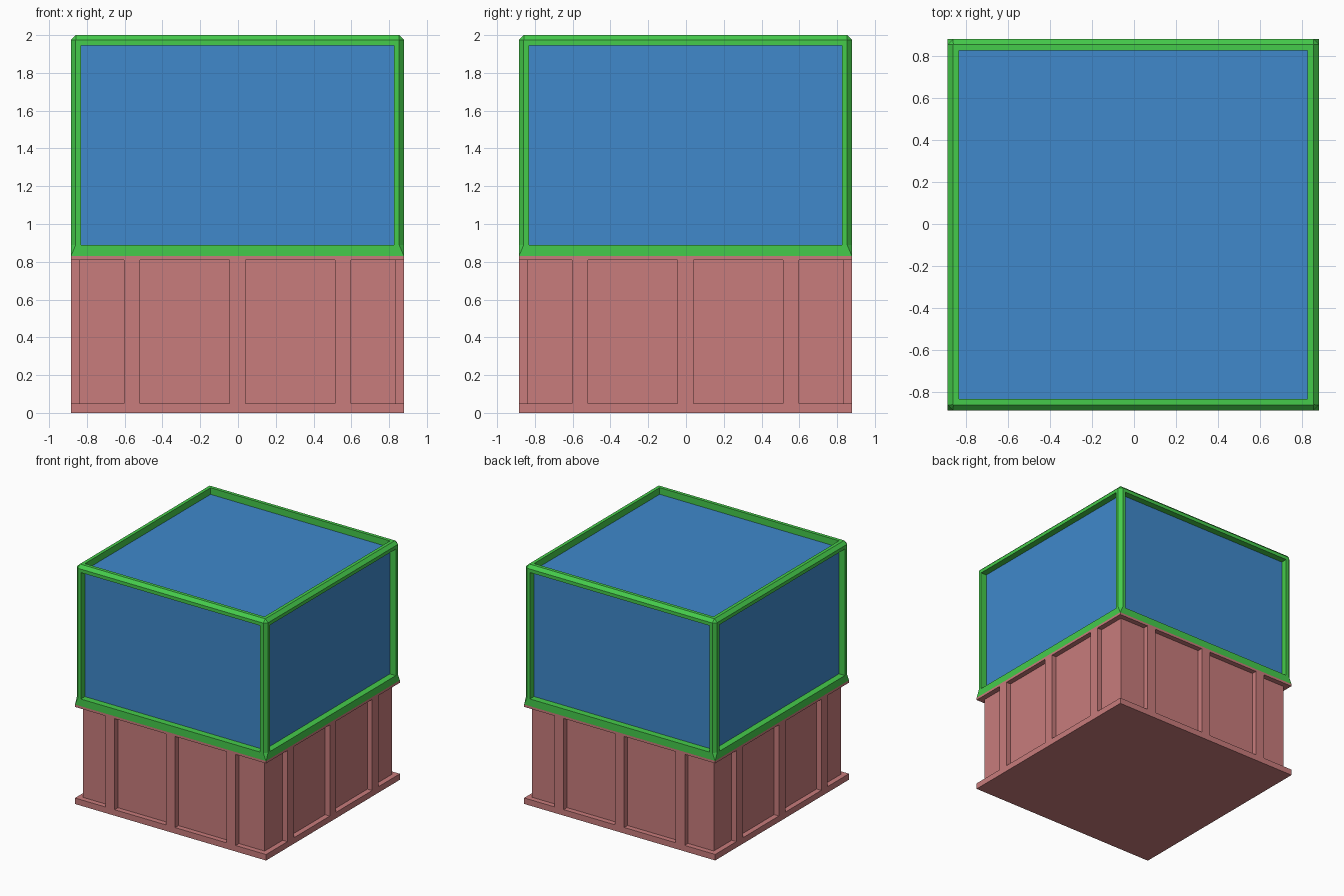
import bpy, bmesh

if "Cube" in bpy.data.objects:
    bpy.data.objects.remove(bpy.data.objects["Cube"])

C = -0.003           # centre line of the case
R = 0.882            # outer half width
CORE = 0.838         # half width of recessed cabinet walls
G = 0.828            # half width of glass


def material(name, rgb):
    m = bpy.data.materials.new(name)
    m.diffuse_color = (*rgb, 1)
    m.use_nodes = True
    m.node_tree.nodes["Principled BSDF"].inputs["Base Color"].default_value = m.diffuse_color
    return m


PINK = material("cabinet_paint", (0.58, 0.20, 0.20))
GREEN = material("frame_paint", (0.06, 0.60, 0.07))
BLUE = material("glass_blue", (0.05, 0.25, 0.60))


def finish(name, bm, mat):
    bmesh.ops.recalc_face_normals(bm, faces=bm.faces[:])
    me = bpy.data.meshes.new(name)
    bm.to_mesh(me)
    bm.free()
    ob = bpy.data.objects.new(name, me)
    ob.location = (C, C, 0)
    bpy.context.collection.objects.link(ob)
    if mat:
        me.materials.append(mat)
    return ob


def box(name, x0, x1, y0, y1, z0, z1, mat=None):
    bm = bmesh.new()
    bmesh.ops.create_cube(bm, size=1)
    for v in bm.verts:
        v.co = (x1 if v.co.x > 0 else x0, y1 if v.co.y > 0 else y0, z1 if v.co.z > 0 else z0)
    return finish(name, bm, mat)


# Cabinet: recessed walls between a base plate and a top plate
box("cabinet_walls", -CORE, CORE, -CORE, CORE, 0.05, 0.81, PINK)
box("base_plate", -R, R, -R, R, 0, 0.05, PINK)
box("top_plate", -R, R, -R, R, 0.81, 0.83, PINK)

# Three raised battens on every side
for s, side in ((-1, "near"), (1, "far")):
    lo, hi = sorted((s * CORE, s * R))
    for p, w in ((-0.559, 0.042), (0, 0.042), (0.559, 0.042)):
        box("batten_y_" + side, p - w, p + w, lo, hi, 0.05, 0.81, PINK)
        box("batten_x_" + side, lo, hi, p - w, p + w, 0.05, 0.81, PINK)

# Glass block, recessed behind the frame
box("glass", -G, G, -G, G, 0.83, 1.945, BLUE)

# Frame blank: square foot tapering into chamfered corners and top edge
bm = bmesh.new()
rings = []
for r, c, z in ((R, 0.0005, 0.83), (R, 0.026, 0.89), (R, 0.026, 1.974), (R - 0.026, 0.0005, 2.0)):
    k = r - c
    pts = [(r, -k), (r, k), (k, r), (-k, r), (-r, k), (-r, -k), (-k, -r), (k, -r)]
    rings.append([bm.verts.new((x, y, z)) for x, y in pts])
for a, b in zip(rings, rings[1:]):
    for i in range(8):
        j = (i + 1) % 8
        bm.faces.new((a[i], a[j], b[j], b[i]))
bm.faces.new(rings[0])
bm.faces.new(rings[-1])
frame = finish("glass_frame", bm, GREEN)

# Window openings cut through each axis
for ext in ((-2, 2, -G, G, 0.89, 1.945), (-G, G, -2, 2, 0.89, 1.945), (-G, G, -G, G, 0.5, 3)):
    cutter = box("cutter", *ext)
    cutter.hide_render = True
    mod = frame.modifiers.new("opening", 'BOOLEAN')
    mod.operation = 'DIFFERENCE'
    mod.solver = 'EXACT'
    mod.object = cutter
    bpy.context.view_layer.objects.active = frame
    bpy.ops.object.modifier_apply(modifier=mod.name)
    bpy.data.objects.remove(cutter)
